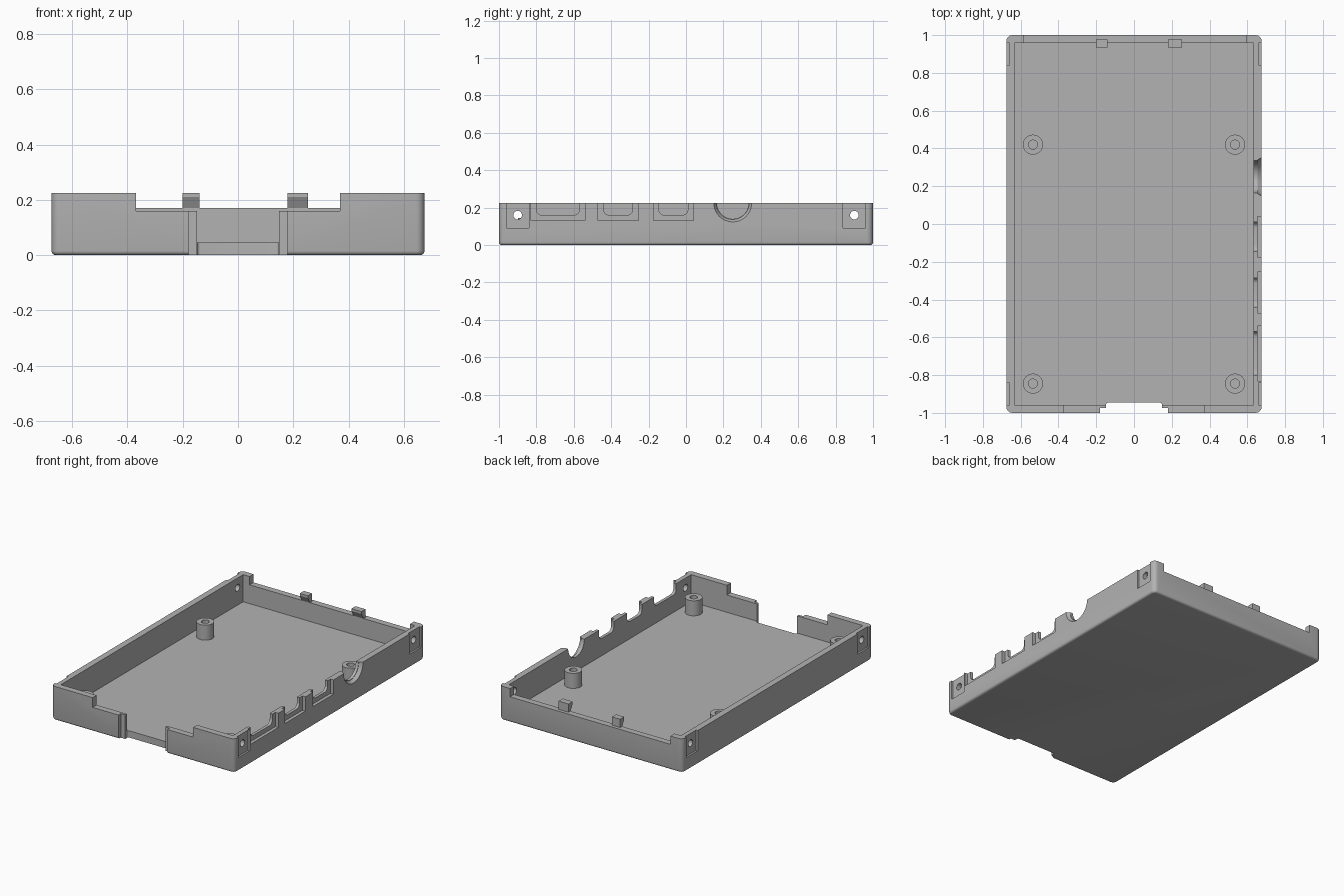
import bpy, bmesh, math
from mathutils import Matrix, Vector

if "Cube" in bpy.data.objects:
    bpy.data.objects.remove(bpy.data.objects["Cube"], do_unlink=True)

HX, HY, TOP, WALL, FLOOR = 0.675, 1.0, 0.225, 0.042, 0.045
OVER = 0.4  # how high cutters reach above the rim

grey = bpy.data.materials.new("grey plastic")
grey.use_nodes = True
colour = (0.45, 0.45, 0.45, 1)
grey.diffuse_color = colour
grey.node_tree.nodes["Principled BSDF"].inputs["Base Color"].default_value = colour


def finish(bm, name):
    bmesh.ops.recalc_face_normals(bm, faces=bm.faces)
    mesh = bpy.data.meshes.new(name)
    bm.to_mesh(mesh)
    bm.free()
    mesh.materials.append(grey)
    ob = bpy.data.objects.new(name, mesh)
    bpy.context.collection.objects.link(ob)
    return ob


def box_bm(lo, hi):
    bm = bmesh.new()
    bmesh.ops.create_cube(bm, size=1)
    lo, hi = Vector(lo), Vector(hi)
    for v in bm.verts:
        v.co = Vector((lo[i] + (v.co[i] + 0.5) * (hi[i] - lo[i]) for i in range(3)))
    return bm


def round_edges(bm, radius, rule, segments=5):
    edges = [e for e in bm.edges if rule(e.verts[0].co, e.verts[1].co)]
    bmesh.ops.bevel(bm, geom=edges, offset=radius, segments=segments,
                    profile=0.5, affect='EDGES')


def rod(name, r1, r2, length, matrix, sides=40):
    bm = bmesh.new()
    bmesh.ops.create_cone(bm, cap_ends=True, segments=sides, radius1=r1,
                          radius2=r2, depth=length, matrix=matrix)
    return finish(bm, name)


def activate(ob):
    bpy.ops.object.select_all(action='DESELECT')
    ob.select_set(True)
    bpy.context.view_layer.objects.active = ob


def cut(target, cutter):
    mod = target.modifiers.new("cut", 'BOOLEAN')
    mod.operation, mod.solver, mod.object = 'DIFFERENCE', 'EXACT', cutter
    activate(target)
    bpy.ops.object.modifier_apply(modifier=mod.name)
    bpy.data.objects.remove(cutter, do_unlink=True)


def cut_box(target, lo, hi):
    cut(target, finish(box_bm(lo, hi), "cutter"))


def shade(ob):
    activate(ob)
    bpy.ops.object.shade_smooth_by_angle(angle=math.radians(30))


# Tray with rounded corners and rounded bottom edge
bm = box_bm((-HX, -HY, 0), (HX, HY, TOP))
round_edges(bm, 0.03, lambda a, b: abs(a.z - b.z) > 0.1)
round_edges(bm, 0.015, lambda a, b: max(a.z, b.z) < 0.001, 4)
tray = finish(bm, "tray")
cut_box(tray, (-HX + WALL, -HY + WALL, FLOOR), (HX - WALL, HY - WALL, OVER))

# Front wall: wide shallow step, stepped slot down through the floor
cut_box(tray, (-0.37, -1.1, 0.16), (0.37, -0.9, OVER))
cut_box(tray, (-0.18, -1.1, -0.1), (0.18, -0.975, OVER))
bm = box_bm((-0.148, -1.1, -0.1), (0.148, -0.945, OVER))
round_edges(bm, 0.012, lambda a, b: abs(a.z - b.z) > 0.1 and a.y > -1)
cut(tray, finish(bm, "cutter"))

# Back wall: lowered between the corners
cut_box(tray, (-0.585, 0.9, 0.17), (0.595, 1.1, OVER))

# Left wall: three port openings with an outer recess
for y0, y1 in ((-0.83, -0.54), (-0.47, -0.255), (-0.175, 0.04)):
    cut_box(tray, (HX - 0.022, y0, 0.13), (0.8, y1, OVER))
    bm = box_bm((0.6, y0 + 0.03, 0.16), (0.8, y1 - 0.03, OVER))
    round_edges(bm, 0.03, lambda a, b: abs(a.x - b.x) > 0.1 and a.z < 0.2)
    cut(tray, finish(bm, "cutter"))

# Left wall: round socket with a flared rim
along_x = Matrix.Rotation(math.pi / 2, 4, 'Y')
cut(tray, rod("cutter", 0.085, 0.085, 0.3,
              Matrix.Translation((HX, 0.25, TOP)) @ along_x))
cut(tray, rod("cutter", 0.088, 0.115, 0.044,
              Matrix.Translation((HX, 0.25, TOP)) @ along_x))

# Corner screw holes with shallow pads on both long sides
for y in (-0.9, 0.9):
    for s in (-1, 1):
        x0, x1 = sorted((s * (HX - 0.012), s * 0.8))
        cut_box(tray, (x0, y - 0.06, 0.09), (x1, y + 0.06, OVER))
    cut(tray, rod("cutter", 0.023, 0.023, 2,
                  Matrix.Translation((0, y, 0.16)) @ along_x, 24))
shade(tray)

# Standoffs with blind screw holes
for x in (-0.535, 0.535):
    for y, place in ((0.42, "middle"), (-0.845, "front")):
        side = "left" if x > 0 else "right"
        post = rod(f"{place}_{side}_standoff", 0.053, 0.053, 0.105,
                   Matrix.Translation((x, y, 0.0925)), 32)
        cut(post, rod("cutter", 0.024, 0.024, 0.2,
                      Matrix.Translation((x, y, 0.155)), 24))
        shade(post)

# Hooked clips on the back wall
profile = [(0.978, 0.1), (0.978, TOP), (0.935, TOP), (0.935, 0.21), (0.957, 0.17), (0.957, 0.1)]
for name, x0, x1 in (("right_clip", -0.2, -0.14), ("left_clip", 0.18, 0.253)):
    bm = bmesh.new()
    face = bm.faces.new([bm.verts.new((x0, y, z)) for y, z in profile])
    ext = bmesh.ops.extrude_face_region(bm, geom=[face])
    moved = [g for g in ext["geom"] if isinstance(g, bmesh.types.BMVert)]
    bmesh.ops.translate(bm, verts=moved, vec=(x1 - x0, 0, 0))
    if face.is_valid and all(len(e.link_faces) > 2 for e in face.edges):
        bm.faces.remove(face)
    finish(bm, name)
